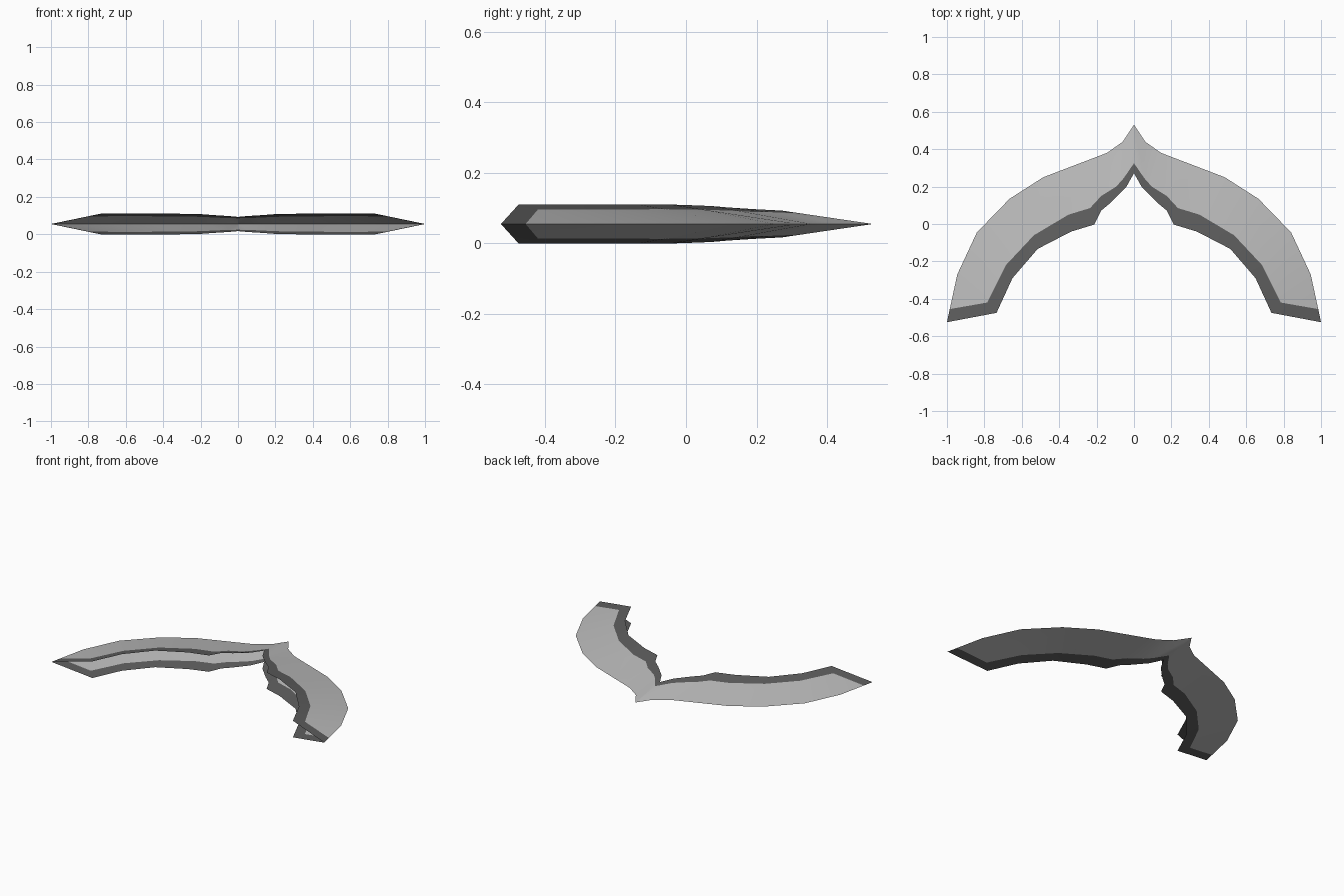
import bpy
import bmesh
import math
from mathutils import Vector

cube = bpy.data.objects.get("Cube")
if cube:
    bpy.data.objects.remove(cube, do_unlink=True)


def make_material(name, grey):
    mat = bpy.data.materials.new(name)
    mat.use_nodes = True
    colour = (grey, grey, grey, 1)
    mat.diffuse_color = colour
    mat.node_tree.nodes["Principled BSDF"].inputs["Base Color"].default_value = colour
    return mat


# Rails of one arm, from the centre line to the tip
HALF = 0.055
outer = [(0, .53), (.06, .44), (.145, .38), (.21, .355), (.31, .317), (.485, .25),
         (.665, .135), (.84, -.045), (.945, -.27), (.985, -.455)]
border = [(0, .325), (.055, .245), (.095, .2), (.175, .15), (.235, .085), (.35, .05),
          (.535, -.06), (.685, -.22), (.785, -.42), (.985, -.455)]
lip = [(0, .272), (.043, .195), (.12, .118), (.175, .072), (.212, -.003), (.335, -.04),
       (.515, -.133), (.65, -.29), (.735, -.475), (1, -.525)]
rise = [.038, .042, .047, .051, .054] + [HALF] * 4 + [0]

# Upper sheet of one arm: light body strip, then dark border strip along the open lip
bm = bmesh.new()
rows = []
for o, b, l, h in zip(outer, border, lip, rise):
    o, b, l = Vector(o), Vector(b), Vector(l)
    share = (b - o).length / (l - o).length
    rows.append([bm.verts.new((*p, z)) for p, z in ((o, 0), (b, h * share), (l, h))])
for r, s in zip(rows, rows[1:]):
    for strip in (0, 1):
        face = bm.faces.new((r[strip], r[strip + 1], s[strip + 1], s[strip]))
        face.material_index = strip
bmesh.ops.remove_doubles(bm, verts=bm.verts, dist=0.0005)
for face in bm.faces:
    face.normal_update()
    if face.normal.z < 0:
        face.normal_flip()

mesh = bpy.data.meshes.new("crescent_blade")
bm.to_mesh(mesh)
bm.free()
mesh.materials.append(make_material("light grey body", 0.5))
mesh.materials.append(make_material("dark grey border", 0.11))
blade = bpy.data.objects.new("crescent_blade", mesh)
bpy.context.collection.objects.link(blade)
blade.location.z = HALF

# Mirror to the other arm and to the lower sheet, joined along the sharp outer edge
mirror = blade.modifiers.new("both_arms_and_sheets", 'MIRROR')
mirror.use_axis = (True, False, True)
mirror.use_clip = True
mirror.merge_threshold = 0.0005
bpy.context.view_layer.objects.active = blade
blade.select_set(True)
bpy.ops.object.modifier_apply(modifier=mirror.name)
bpy.ops.object.shade_smooth_by_angle(angle=math.radians(20))
